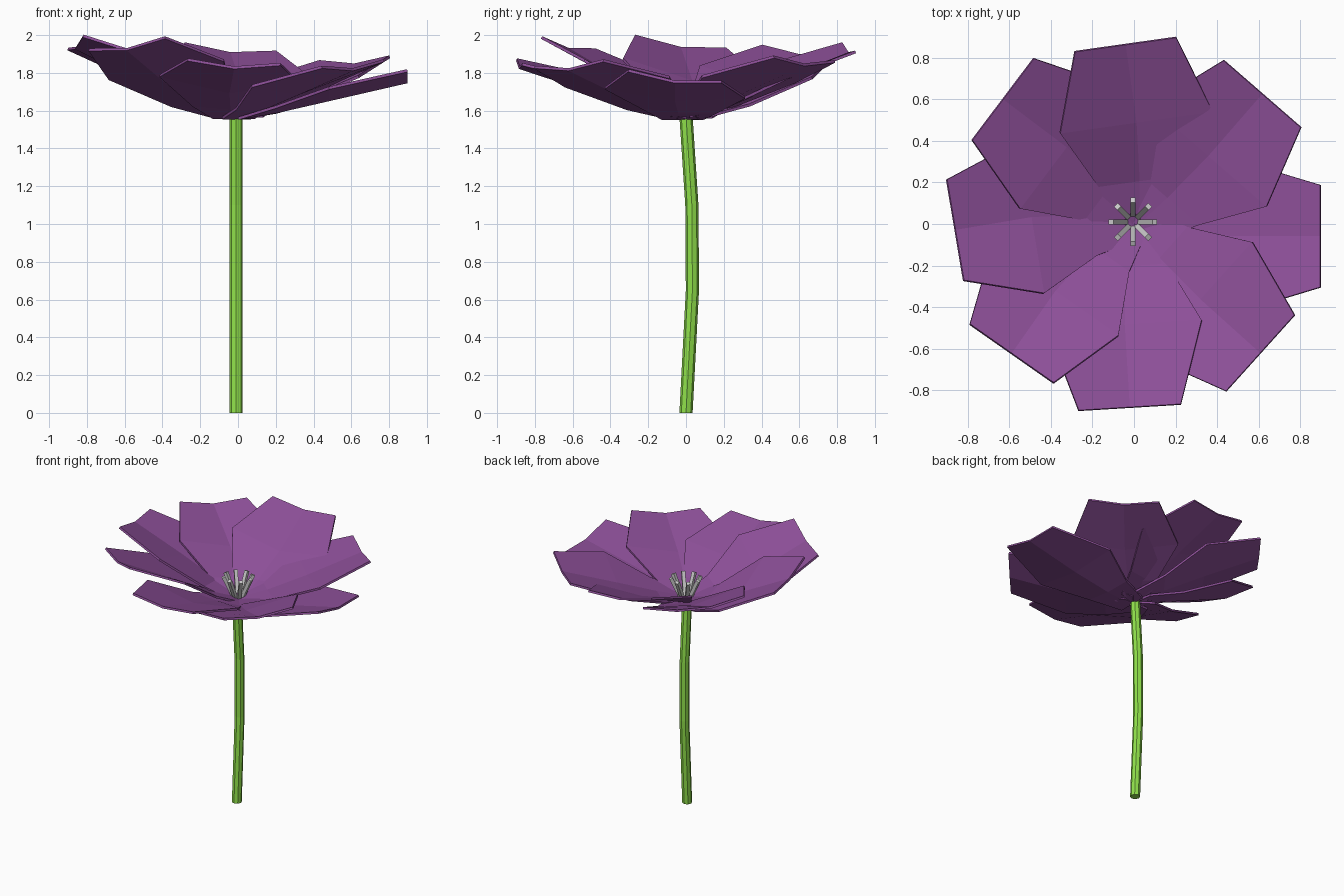
import bpy, bmesh
from math import cos, sin, radians, tau
from mathutils import Vector

if "Cube" in bpy.data.objects:
    bpy.data.objects.remove(bpy.data.objects["Cube"])


def material(name, color):
    m = bpy.data.materials.new(name)
    m.diffuse_color = (*color, 1)
    m.use_nodes = True
    m.node_tree.nodes["Principled BSDF"].inputs["Base Color"].default_value = m.diffuse_color
    return m


def make_object(name, bm, *mats):
    mesh = bpy.data.meshes.new(name)
    bm.to_mesh(mesh)
    bm.free()
    for m in mats:
        mesh.materials.append(m)
    ob = bpy.data.objects.new(name, mesh)
    bpy.context.collection.objects.link(ob)
    return ob


def tube(bm, path, radius, sides, phase=0.0, level=False):
    """Low-poly tube along a path; level keeps the rings horizontal."""
    axis = (path[-1] - path[0]).normalized()
    u = Vector((1, 0, 0)) if level else axis.cross(Vector((0, 0, 1))).normalized()
    v = Vector((0, 1, 0)) if level else axis.cross(u)
    rings = []
    for p in path:
        rings.append([bm.verts.new(p + radius * (u * cos(phase + tau * i / sides) + v * sin(phase + tau * i / sides)))
                      for i in range(sides)])
    for a, b in zip(rings, rings[1:]):
        for i in range(sides):
            j = (i + 1) % sides
            bm.faces.new((a[i], a[j], b[j], b[i]))
    bm.faces.new(rings[0][::-1])
    bm.faces.new(rings[-1])
    bmesh.ops.recalc_face_normals(bm, faces=bm.faces)


purple = material("petal_purple", (0.27, 0.08, 0.32))
green = material("stem_green", (0.28, 0.75, 0.07))

# Stem, bowed gently towards the back
bm = bmesh.new()
stem_path = [Vector((-0.01, y, z)) for y, z in ((0, 0), (0.034, 0.65), (0.031, 1.1), (0, 1.57))]
tube(bm, stem_path, 0.035, 8, level=True)
make_object("stem", bm, green)

# Petals: yaw, length, sideways shift, tip height, twist, side lift (lowest first)
PETALS = [
    (0, 0.895, -0.058, 1.76, -0.12, 0.55),
    (-42, 0.865, -0.055, 1.825, 0.07, 0.9),
    (-86.5, 0.877, -0.074, 1.835, -0.05, 1.0),
    (-125, 0.845, -0.125, 1.932, 0.13, 1.0),
    (-170.5, 0.85, -0.114, 1.938, 0.14, 1.0),
    (143, 0.862, -0.10, 1.90, 0.08, 1.0),
    (98, 0.858, -0.08, 1.91, 0.09, 1.0),
    (49, 0.875, -0.055, 1.85, -0.05, 0.8),
]
# Rows of a petal: distance out, half width, rise, cupping, share of shift
ROWS = [(0.0, 0.11, 0.0, 0.0, 0.3), (0.2, 0.2, 0.18, 0.6, 0.7),
        (0.48, 0.37, 0.51, None, 1.0), (None, 0.245, 1.0, 1.0, 1.0)]

for n, (yaw, length, shift, top, twist, lift) in enumerate(PETALS):
    a = radians(yaw)
    out, side = Vector((cos(a), sin(a), 0)), Vector((-sin(a), cos(a), 0))
    base = 1.566 + 0.002 * n
    bm = bmesh.new()
    rows = []
    for dist, half, rise, cup, share in ROWS:
        d = length if dist is None else dist
        cup = lift if cup is None else cup
        row = []
        for w in (-half, 0, half):
            p = out * d + side * (w + shift * share)
            p.z = base + (top - base) * rise + cup * (0.5 * w * w + twist * w)
            row.append(bm.verts.new(p))
        rows.append(row)
    for r, s in zip(rows, rows[1:]):
        for i in range(2):
            bm.faces.new((r[i], s[i], s[i + 1], r[i + 1]))
    ob = make_object(f"petal_{n + 1}", bm, purple)
    mod = ob.modifiers.new("thickness", "SOLIDIFY")
    mod.thickness = 0.015
    mod.offset = -1

# Stamens leaning out from the centre
bm = bmesh.new()
for i in range(8):
    a = tau * i / 8
    d = Vector((cos(a), sin(a), 0))
    c = Vector((-0.005, 0.01, 0))
    tube(bm, [c + d * 0.03 + Vector((0, 0, 1.57)), c + d * 0.105 + Vector((0, 0, 1.735))], 0.018, 4, tau / 8)
make_object("stamens", bm)
